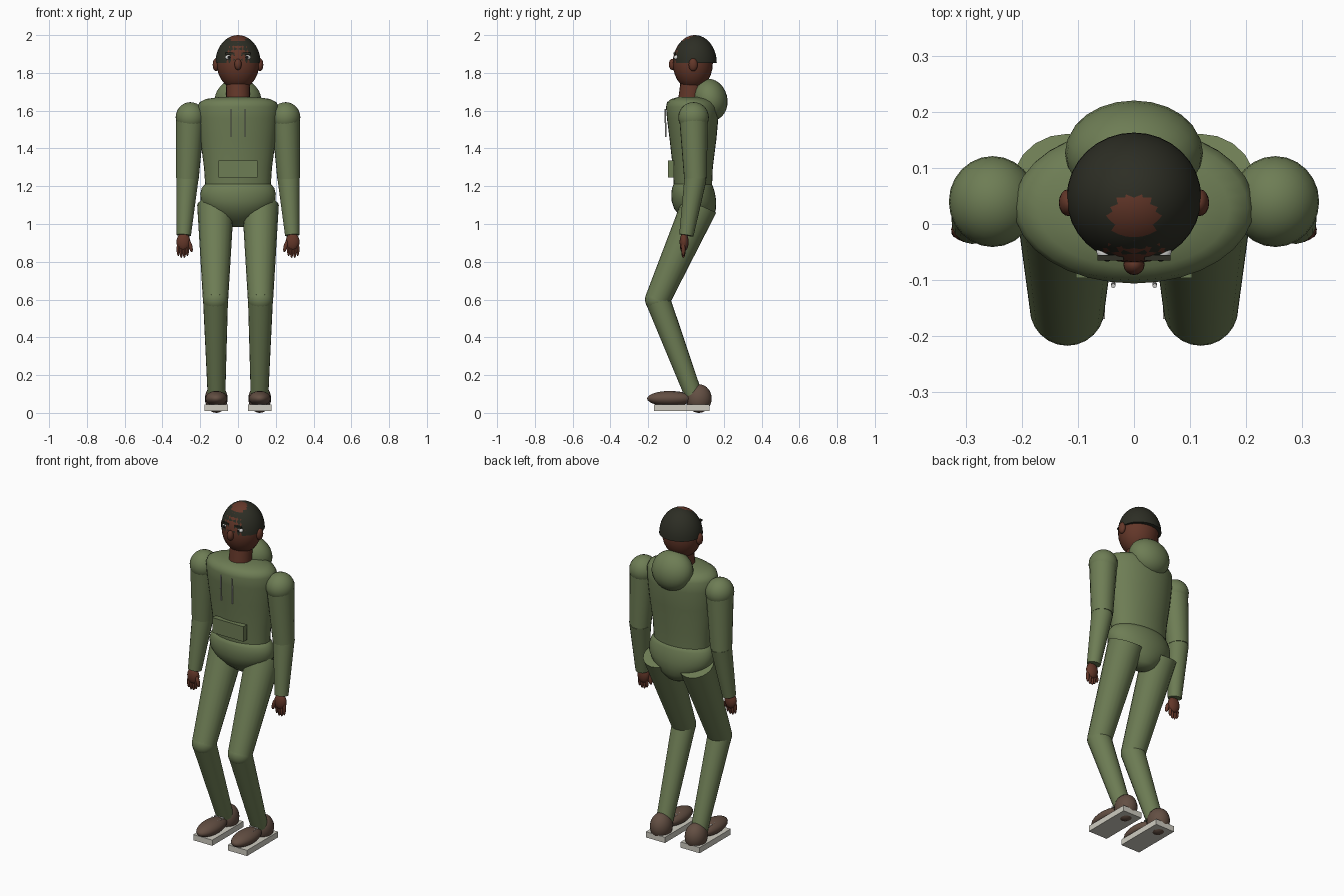
import bpy, bmesh, math
from mathutils import Vector, Matrix

if "Cube" in bpy.data.objects:
    bpy.data.objects.remove(bpy.data.objects["Cube"])


def make_mat(name, rgb):
    m = bpy.data.materials.new(name)
    m.diffuse_color = (*rgb, 1)
    m.use_nodes = True
    m.node_tree.nodes["Principled BSDF"].inputs["Base Color"].default_value = m.diffuse_color
    return m


GREEN = make_mat("olive fabric", (0.155, 0.205, 0.090))
SKIN = make_mat("brown skin", (0.125, 0.038, 0.022))
HAIR = make_mat("dark hair", (0.026, 0.027, 0.018))
SHOE = make_mat("brown leather", (0.125, 0.078, 0.056))
SOLE = make_mat("pale rubber", (0.62, 0.60, 0.53))
CORD = make_mat("light cord", (0.60, 0.60, 0.58))
WHITE = make_mat("eye white", (0.80, 0.80, 0.78))
BLACK = make_mat("pupil black", (0.010, 0.010, 0.010))


def finish(name, bm, mats, angle=40):
    bmesh.ops.recalc_face_normals(bm, faces=bm.faces)
    me = bpy.data.meshes.new(name)
    bm.to_mesh(me)
    bm.free()
    ob = bpy.data.objects.new(name, me)
    bpy.context.collection.objects.link(ob)
    for m in mats if isinstance(mats, list) else [mats]:
        me.materials.append(m)
    bpy.ops.object.select_all(action='DESELECT')
    ob.select_set(True)
    bpy.context.view_layer.objects.active = ob
    bpy.ops.object.shade_smooth_by_angle(angle=math.radians(angle))
    return ob


def ball(name, loc, r, mat, tilt=0, seg=24, rings=14):
    bm = bmesh.new()
    m = Matrix.Translation(loc) @ Matrix.Rotation(tilt, 4, 'X') @ Matrix.Diagonal((*r, 1))
    bmesh.ops.create_uvsphere(bm, u_segments=seg, v_segments=rings, radius=1, matrix=m)
    return finish(name, bm, mat)


def limb(name, a, b, r1, r2, mat, seg=20):
    a, b = Vector(a), Vector(b)
    d = b - a
    m = Matrix.Translation((a + b) / 2) @ d.to_track_quat('Z', 'Y').to_matrix().to_4x4()
    bm = bmesh.new()
    bmesh.ops.create_cone(bm, cap_ends=True, segments=seg, radius1=r1, radius2=r2,
                          depth=d.length, matrix=m)
    return finish(name, bm, mat)


def box(name, loc, size, mat):
    bm = bmesh.new()
    bmesh.ops.create_cube(bm, size=1, matrix=Matrix.Translation(loc) @ Matrix.Diagonal((*size, 1)))
    return finish(name, bm, mat, 30)


def loft(name, rings, mat, seg=32):
    # stacked ellipses given as (height, y centre, x radius, y radius)
    bm = bmesh.new()
    loops = []
    for z, yc, rx, ry in rings:
        loops.append([bm.verts.new((rx * math.cos(t), yc + ry * math.sin(t), z))
                      for t in (2 * math.pi * i / seg for i in range(seg))])
    for lo, hi in zip(loops, loops[1:]):
        for i in range(seg):
            j = (i + 1) % seg
            bm.faces.new((lo[i], lo[j], hi[j], hi[i]))
    bm.faces.new(loops[0])
    bm.faces.new(loops[-1])
    return finish(name, bm, mat, 50)


# body
loft("torso", [(1.18, .037, .172, .100), (1.30, .036, .180, .106), (1.45, .037, .200, .124),
               (1.56, .035, .212, .136), (1.62, .032, .214, .138), (1.645, .028, .203, .128),
               (1.662, .026, .170, .104), (1.672, .024, .100, .065)], GREEN)
loft("pelvis", [(.985, .075, .030, .025), (1.00, .072, .065, .055), (1.04, .058, .130, .090),
                (1.08, .048, .175, .110), (1.12, .042, .198, .118), (1.16, .038, .200, .116),
                (1.19, .036, .192, .110), (1.21, .036, .176, .102), (1.22, .036, .150, .085)], GREEN)
ball("hood", (0, .127, 1.658), (.123, .092, .112), GREEN, tilt=.25)
box("front_pocket", (0, -.080, 1.290), (.206, .032, .090), GREEN)

# head
limb("neck", (0, .020, 1.64), (0, .035, 1.76), .064, .062, SKIN)
ball("head", (0, .036, 1.852), (.113, .106, .141), SKIN)
ball("nose", (0, -.072, 1.845), (.019, .019, .030), SKIN, seg=16, rings=10)

# hair shell: upper half of a sphere, with a bare patch on the crown
bm = bmesh.new()
bmesh.ops.create_uvsphere(bm, u_segments=32, v_segments=24, radius=1,
                          matrix=Matrix.Translation((0, .047, 1.852)) @ Matrix.Diagonal((.120, .116, .148, 1)))
bmesh.ops.delete(bm, geom=[v for v in bm.verts if v.co.z < 1.848], context='VERTS')
rim = bmesh.ops.holes_fill(bm, edges=[e for e in bm.edges if e.is_boundary], sides=0)
for f in bm.faces:
    c = f.calc_center_median()
    bald = c.z > 1.95 and math.hypot(c.x * .9, c.y - .014) < .038
    f.material_index = 1 if bald else 0
finish("hair", bm, [HAIR, SKIN])

for s, side in ((-1, "right"), (1, "left")):
    # face details
    ball(f"{side}_ear", (s * .117, .038, 1.843), (.017, .024, .034), SKIN, seg=16, rings=10)
    ball(f"{side}_eye", (s * .050, -.049, 1.882), (.017, .015, .013), WHITE, seg=16, rings=10)
    ball(f"{side}_pupil", (s * .048, -.061, 1.882), (.008, .006, .008), BLACK, seg=12, rings=8)
    box(f"{side}_brow", (s * .042, -.060, 1.902), (.046, .010, .010), HAIR)
    limb(f"{side}_drawstring", (s * .037, -.110, 1.61), (s * .037, -.107, 1.46), .004, .004, CORD, 10)

    # arm
    sh, el, wr = (s * .252, .040, 1.565), (s * .268, .050, 1.24), (s * .287, .002, .940)
    ball(f"{side}_shoulder", sh, (.078, .081, .080), GREEN)
    limb(f"{side}_upper_arm", sh, el, .076, .060, GREEN)
    ball(f"{side}_elbow", el, (.058, .056, .056), GREEN)
    limb(f"{side}_forearm", el, wr, .059, .038, GREEN)

    # hand
    ball(f"{side}_palm", (s * .289, -.010, .905), (.037, .024, .048), SKIN, seg=16, rings=10)
    for i in range(4):
        x = .268 + i * .016
        tip = .832 if i in (1, 2) else .842
        ball(f"{side}_finger_{i + 1}", (s * x, -.014, tip + .025), (.0095, .011, .037), SKIN,
             seg=10, rings=8)
    thumb = ball(f"{side}_thumb", (0, 0, 0), (.011, .012, .032), SKIN, seg=10, rings=8)
    thumb.location = (s * .252, -.020, .882)
    thumb.rotation_euler = (0, s * .25, 0)

    # leg
    hip, kn, an = (s * .119, .072, 1.10), (s * .119, -.150, .60), (s * .114, .038, .10)
    limb(f"{side}_thigh", hip, kn, .097, .067, GREEN)
    ball(f"{side}_knee", kn, (.067, .067, .067), GREEN)
    limb(f"{side}_shin", kn, an, .066, .047, GREEN)

    # shoe
    ball(f"{side}_shoe_toe", (s * .115, -.085, .076), (.058, .121, .040), SHOE)
    ball(f"{side}_shoe_heel", (s * .115, .068, .076), (.060, .068, .076), SHOE)
    box(f"{side}_sole", (s * .115, -.022, .027), (.126, .294, .034), SOLE)
    for i, y in enumerate((-.065, -.040, -.015)):
        limb(f"{side}_lace_{i + 1}", (s * .115 - .030, y, .107), (s * .115 + .030, y, .107),
             .004, .004, CORD, 8)
